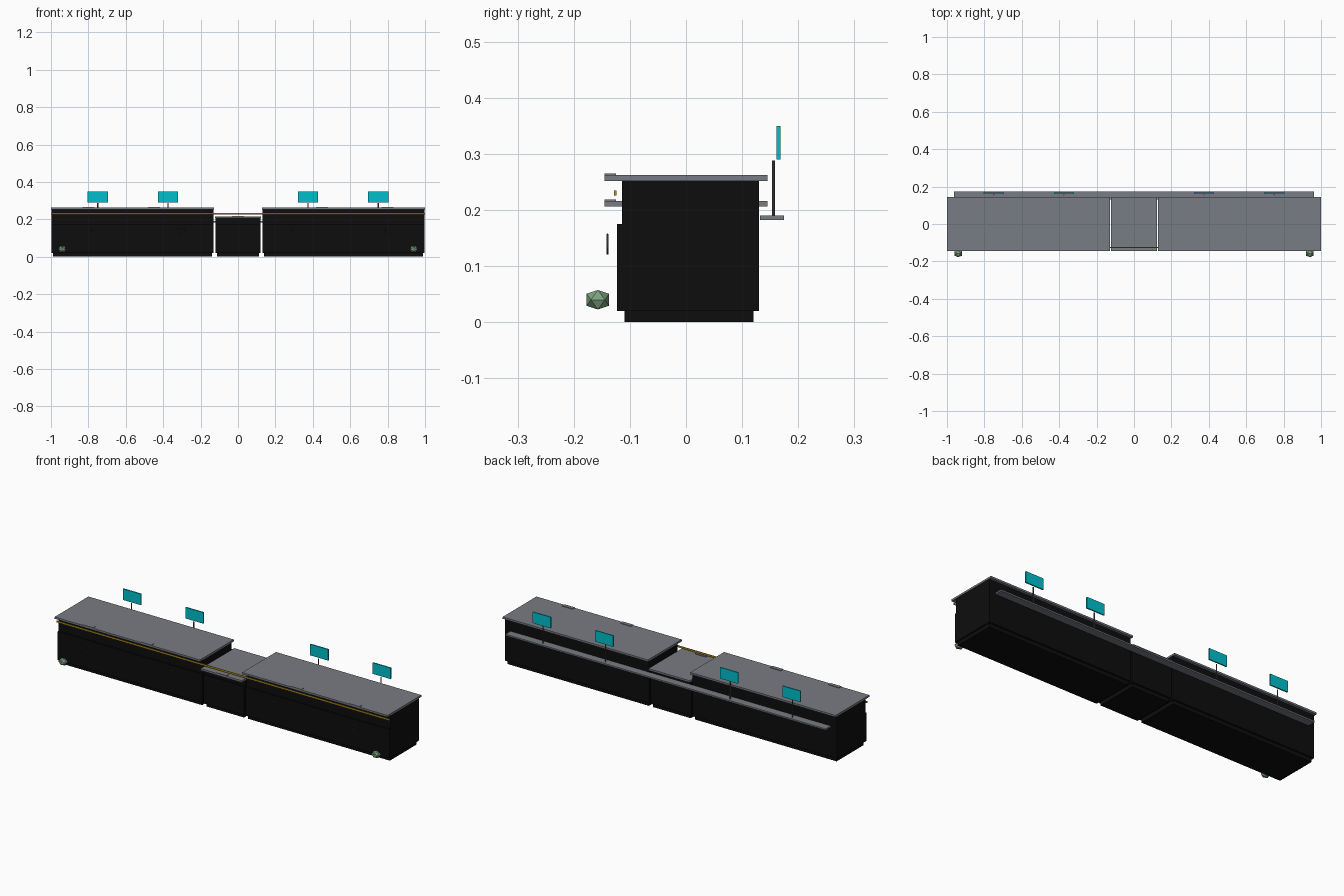
import bpy, bmesh, math

if "Cube" in bpy.data.objects:
    bpy.data.objects.remove(bpy.data.objects["Cube"])


def material(name, rgb):
    m = bpy.data.materials.new(name)
    m.diffuse_color = (*rgb, 1)
    m.use_nodes = True
    m.node_tree.nodes["Principled BSDF"].inputs["Base Color"].default_value = m.diffuse_color
    return m


BLACK = material("black panel", (0.004, 0.004, 0.004))
GREY = material("grey counter", (0.19, 0.20, 0.23))
STEEL = material("dark steel", (0.10, 0.10, 0.11))
GOLD = material("gold trim", (0.47, 0.29, 0.01))
CYAN = material("cyan screen", (0.0, 0.52, 0.60))
GREEN = material("sage green", (0.20, 0.36, 0.21))


def finish(name, bm, mat):
    bmesh.ops.recalc_face_normals(bm, faces=bm.faces)
    me = bpy.data.meshes.new(name)
    bm.to_mesh(me)
    bm.free()
    me.materials.append(mat)
    ob = bpy.data.objects.new(name, me)
    bpy.context.collection.objects.link(ob)
    return ob


def box(name, x, y, z, mat):
    """Box from (min, max) ranges on each axis."""
    bm = bmesh.new()
    bmesh.ops.create_cube(bm, size=1)
    for v in bm.verts:
        for i, (a, b) in enumerate((x, y, z)):
            v.co[i] = (a + b) / 2 + v.co[i] * (b - a)
    return finish(name, bm, mat)


def section(name, x0, x1, top):
    """One counter section: plinth, body, front panel and worktop."""
    box(name + "_plinth", (x0 + 0.011, x1 - 0.011), (-0.11, 0.12), (0, 0.02), BLACK)
    box(name + "_body", (x0 + 0.003, x1 - 0.003), (-0.114, 0.13), (0.02, top - 0.01), BLACK)
    box(name + "_front_panel", (x0 + 0.003, x1 - 0.003), (-0.123, -0.114), (0.02, 0.175), BLACK)
    box(name + "_worktop", (x0, x1), (-0.145, 0.145), (top - 0.01, top), GREY)


def pad(x, top):
    box("counter_pad", (x - 0.032, x + 0.032), (-0.145, -0.125), (top, top + 0.003), GREY)


# Counter sections
section("left_counter", -1.0, -0.127, 0.262)
section("centre_counter", -0.124, 0.124, 0.216)
section("right_counter", 0.127, 1.0, 0.262)

# Thin pads along the front edge
for px in (-0.8, -0.45, 0.45, 0.8):
    pad(px, 0.262)
pad(0, 0.216)

# Gold strip and staff-side shelf
box("gold_strip", (-1, 1), (-0.128, -0.124), (0.226, 0.235), GOLD)
box("rear_shelf", (-0.962, 0.962), (0.132, 0.175), (0.182, 0.19), GREY)

# Screens on poles
for sx in (-0.75, -0.375, 0.375, 0.75):
    bm = bmesh.new()
    bmesh.ops.create_cone(bm, cap_ends=True, segments=10, radius1=0.003, radius2=0.003, depth=0.098)
    pole = finish("screen_pole", bm, STEEL)
    pole.location = (sx, 0.156, 0.239)
    box("screen", (sx - 0.054, sx + 0.054), (0.161, 0.168), (0.29, 0.35), CYAN)

# Rings on the front
for rx in (-0.8, -0.3, 0.3, 0.8):
    bpy.ops.mesh.primitive_torus_add(major_segments=16, minor_segments=6,
                                     major_radius=0.017, minor_radius=0.002,
                                     location=(rx, -0.14, 0.139),
                                     rotation=(math.pi / 2, 0, 0))
    ring = bpy.context.object
    ring.name = "front_ring"
    ring.data.materials.append(STEEL)

# Faceted shrubs at the front corners, slightly squashed
T = (1 + math.sqrt(5)) / 2
for gx in (-0.94, 0.94):
    bm = bmesh.new()
    for a in (-1, 1):
        for b in (-1, 1):
            for co in ((a, 0, b * T), (0, a * T, b), (a * T, b, 0)):
                bm.verts.new((co[0] * 0.0124, co[1] * 0.0124, co[2] * 0.0107))
    bmesh.ops.convex_hull(bm, input=bm.verts)
    shrub = finish("shrub", bm, GREEN)
    shrub.location = (gx, -0.157, 0.04)
